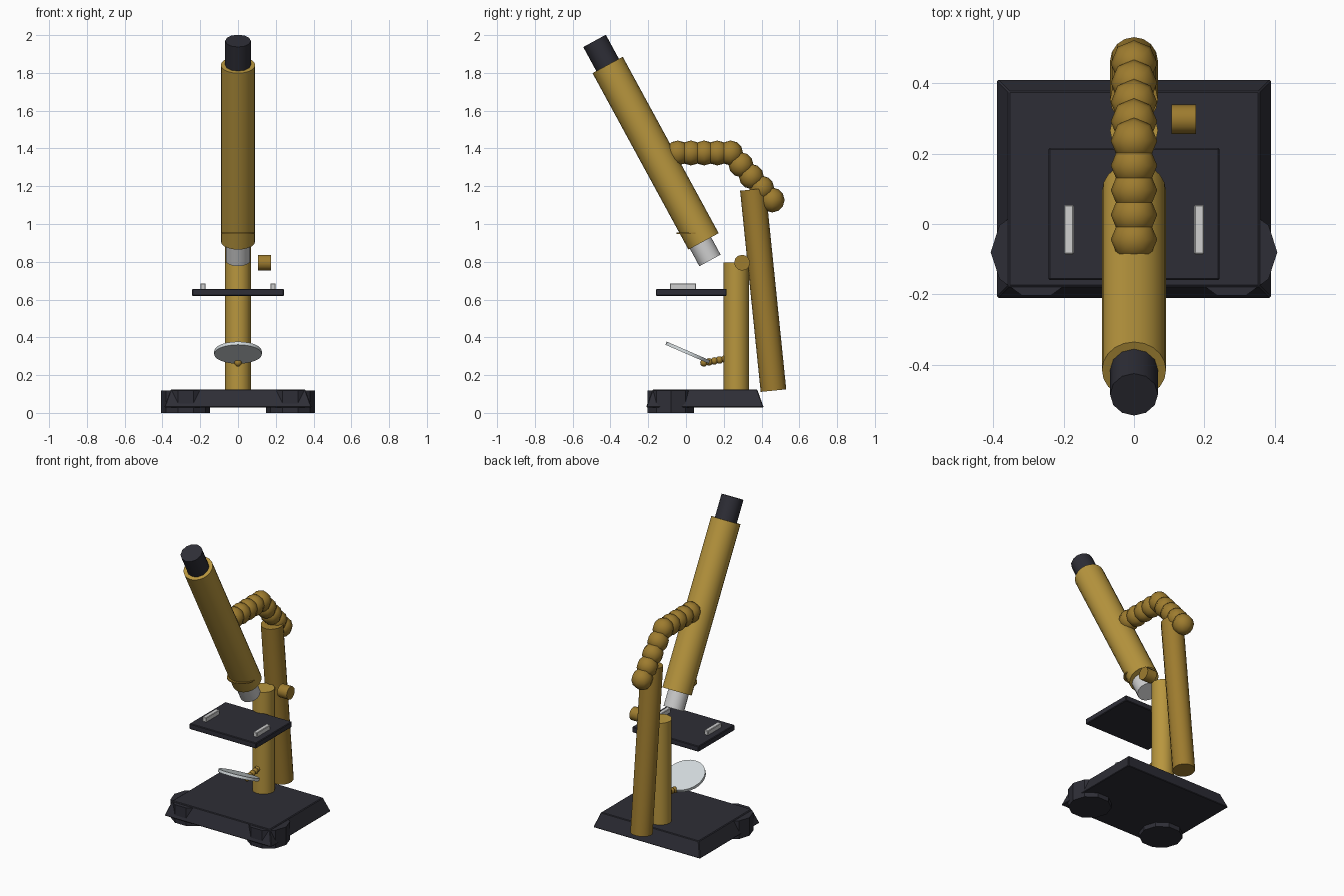
import bpy
import bmesh
from math import radians, pi
from mathutils import Vector, Matrix

cube = bpy.data.objects.get("Cube")
if cube:
    bpy.data.objects.remove(cube, do_unlink=True)


def material(name, rgb, roughness=0.6):
    mat = bpy.data.materials.new(name)
    mat.use_nodes = True
    color = (*rgb, 1)
    mat.diffuse_color = color
    bsdf = mat.node_tree.nodes["Principled BSDF"]
    bsdf.inputs["Base Color"].default_value = color
    bsdf.inputs["Roughness"].default_value = roughness
    return mat


BRASS = material("brass", (0.48, 0.305, 0.048))
DARK_BRASS = material("dark brass", (0.34, 0.2, 0.028))
BLACK = material("black enamel", (0.027, 0.027, 0.037))
SILVER = material("silver", (0.62, 0.62, 0.62))
GLASS = material("mirror glass", (0.65, 0.7, 0.72))


def finish(name, bm, mat, angle=None):
    mesh = bpy.data.meshes.new(name)
    bm.to_mesh(mesh)
    bm.free()
    mesh.materials.append(mat)
    obj = bpy.data.objects.new(name, mesh)
    bpy.context.collection.objects.link(obj)
    if angle:
        bpy.ops.object.select_all(action="DESELECT")
        obj.select_set(True)
        bpy.context.view_layer.objects.active = obj
        bpy.ops.object.shade_smooth_by_angle(angle=radians(angle))
    return obj


def rod(name, start, end, radius, mat, sides=16, turn=0.0):
    """Capped cylinder between two points."""
    start, end = Vector(start), Vector(end)
    axis = end - start
    place = (Matrix.Translation((start + end) / 2)
             @ axis.to_track_quat("Z", "Y").to_matrix().to_4x4()
             @ Matrix.Rotation(turn, 4, "Z"))
    bm = bmesh.new()
    bmesh.ops.create_cone(bm, cap_ends=True, segments=sides, radius1=radius,
                          radius2=radius, depth=axis.length, matrix=place)
    return finish(name, bm, mat, 35)


def box(name, center, size, mat, bevel=0.0, inset=0.0):
    """Box with an optional sloping top and bevelled edges."""
    bm = bmesh.new()
    bmesh.ops.create_cube(bm, size=1)
    bmesh.ops.scale(bm, vec=size, verts=bm.verts)
    for v in bm.verts:
        if v.co.z > 0:
            v.co.x -= inset if v.co.x > 0 else -inset
            v.co.y -= inset if v.co.y > 0 else -inset
    bmesh.ops.translate(bm, vec=center, verts=bm.verts)
    obj = finish(name, bm, mat)
    if bevel:
        mod = obj.modifiers.new("bevel", "BEVEL")
        mod.width = bevel
        mod.segments = 1
    return obj


def beads(name, path, radius, mat):
    """Overlapping low-poly balls along a list of centres."""
    bm = bmesh.new()
    for center in path:
        bmesh.ops.create_uvsphere(bm, u_segments=8, v_segments=6, radius=radius,
                                  matrix=Matrix.Translation(center))
    return finish(name, bm, mat, 50)


def steps(start, end, count):
    return [Vector(start).lerp(Vector(end), i / (count - 1)) for i in range(count)]


# Base with sloping sides and two ten-sided front feet
box("base", (0, 0.1, 0.077), (0.78, 0.622, 0.095), BLACK, 0.004, 0.034)
for side, x in (("left", 0.277), ("right", -0.277)):
    rod(side + "_foot", (x, -0.08, 0), (x, -0.08, 0.119), 0.13, BLACK, 10, pi / 2)

# Pillar and leaning rear arm
rod("pillar", (0, 0.266, 0.11), (0, 0.266, 0.795), 0.068, BRASS)
rod("rear_arm", (0, 0.463, 0.118), (0, 0.354, 1.183), 0.068, DARK_BRASS)

# Stage with two slide clips
box("stage", (0, 0.028, 0.638), (0.486, 0.375, 0.037), BLACK, 0.004)
for side, x in (("left", 0.185), ("right", -0.185)):
    box(side + "_clip", (x, -0.016, 0.669), (0.028, 0.14, 0.032), SILVER, 0.003)

# Focus knob
rod("focus_knob", (0.107, 0.297, 0.795), (0.176, 0.297, 0.795), 0.042, DARK_BRASS, 12)

# Leaning tube, eyepiece, objective and collar
top, bottom = Vector((0, -0.415, 1.842)), Vector((0, 0.093, 0.908))
along = (bottom - top).normalized()
rod("tube", top, bottom, 0.091, BRASS, 20)
rod("eyepiece", top + along * 0.05, top - along * 0.145, 0.068, BLACK, 12)
tip = Vector((0, 0.127, 0.807))
rod("objective", tip - along * 0.15, tip, 0.064, SILVER, 14)
rod("collar", (0, 0.04, 0.946), (0, 0.04, 0.954), 0.09, DARK_BRASS, 20)

# Jointed upper arm linking the tube to the rear arm
elbow = (0, 0.236, 1.376)
beads("jointed_arm", steps((0, -0.044, 1.376), elbow, 5)
      + steps(elbow, (0, 0.456, 1.127), 5)[1:], 0.066, DARK_BRASS)

# Tilted mirror on its small jointed bracket
center = Vector((0, 0.01, 0.319))
normal = Vector((0, 0.4, 0.92)).normalized() * 0.009
rod("mirror", center - normal, center + normal, 0.126, GLASS, 24)
beads("mirror_bracket", steps((0, 0.095, 0.265), (0, 0.205, 0.285), 5), 0.02, DARK_BRASS)
